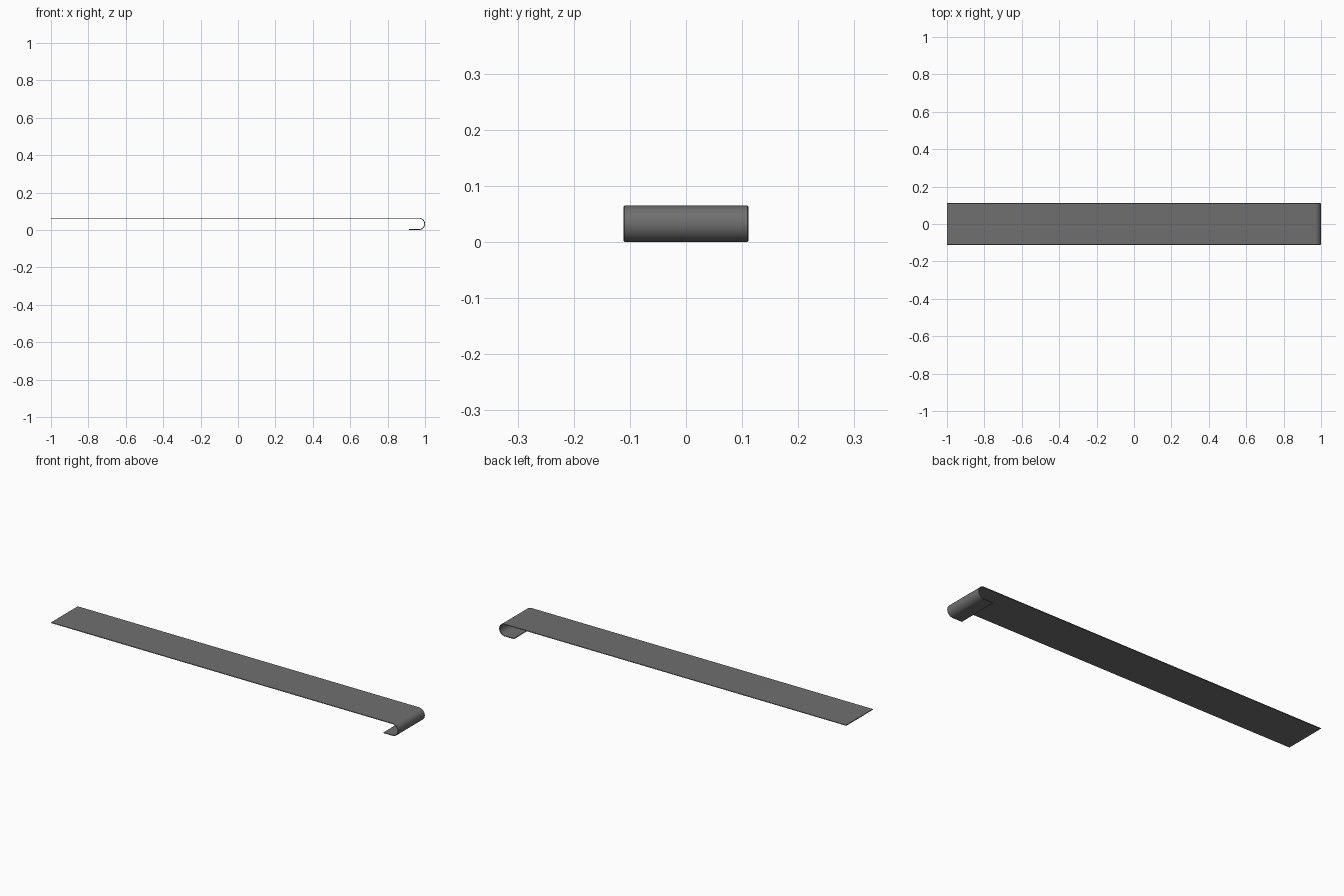
import bpy, bmesh, math

if "Cube" in bpy.data.objects:
    bpy.data.objects.remove(bpy.data.objects["Cube"])

T = 0.004          # sheet thickness
H = 0.065          # overall height
W = 0.222          # width along y
R = H / 2          # outer radius of the hook
CX = 1.0 - R       # hook centre
LIP = 0.915        # free end of the lower lip
SEG = 24


def side(r):
    """Profile line at distance r from the hook centre: top, arc, lip."""
    pts = [(-1.0, R + r)]
    for i in range(SEG + 1):
        a = math.pi / 2 - math.pi * i / SEG
        pts.append((CX + r * math.cos(a), R + r * math.sin(a)))
    pts.append((LIP, R - r))
    return pts


# Strip with hooked end: loft rounded sheet sections along the path
b = 0.0018
section = [(R - T, -W / 2 + b), (R - T / 2, -W / 2), (R, -W / 2 + b),
           (R, W / 2 - b), (R - T / 2, W / 2), (R - T, W / 2 - b)]
bm = bmesh.new()
rails = [[bm.verts.new((x, y, z)) for x, z in side(r)] for r, y in section]
n = len(rails)
for k in range(n):
    p, q = rails[k], rails[(k + 1) % n]
    for i in range(len(p) - 1):
        bm.faces.new((p[i], p[i + 1], q[i + 1], q[i]))
bm.faces.new([r[0] for r in rails])
bm.faces.new([r[-1] for r in reversed(rails)])
bmesh.ops.recalc_face_normals(bm, faces=bm.faces)

mesh = bpy.data.meshes.new("hooked_strip")
bm.to_mesh(mesh)
bm.free()

# Dark grey surface
mat = bpy.data.materials.new("dark_grey")
mat.diffuse_color = (0.16, 0.16, 0.16, 1.0)
mat.use_nodes = True
mat.node_tree.nodes["Principled BSDF"].inputs["Base Color"].default_value = mat.diffuse_color
mesh.materials.append(mat)

strip = bpy.data.objects.new("hooked_strip", mesh)
bpy.context.collection.objects.link(strip)
bpy.context.view_layer.objects.active = strip
strip.select_set(True)
bpy.ops.object.shade_smooth_by_angle(angle=math.radians(30))
